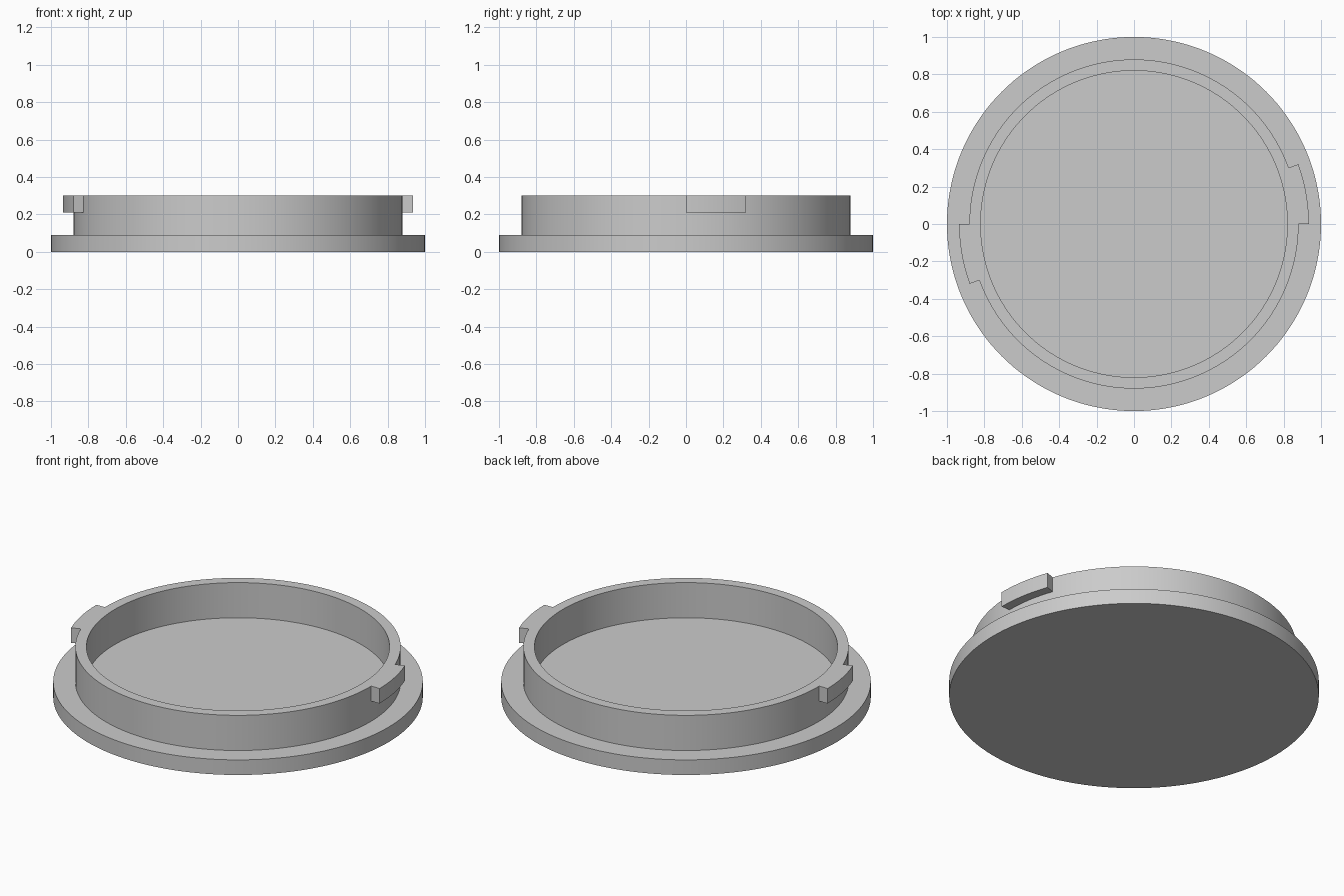
import bpy
import bmesh
import math

if "Cube" in bpy.data.objects:
    bpy.data.objects.remove(bpy.data.objects["Cube"])

SEGMENTS = 144
LUG_STEPS = 8            # 20 degrees
LUG_RADIUS = 0.935

# Plain grey plastic
grey = bpy.data.materials.new("grey")
grey.diffuse_color = (0.6, 0.6, 0.6, 1)
grey.use_nodes = True
grey.node_tree.nodes["Principled BSDF"].inputs["Base Color"].default_value = grey.diffuse_color

# Turned body: flange, upright ring wall and recessed floor (radius, height)
profile = [(1.0, 0.0), (1.0, 0.09), (0.88, 0.09), (0.88, 0.21),
           (0.88, 0.30), (0.82, 0.30), (0.82, 0.09)]
bm = bmesh.new()
rings = []
for r, z in profile:
    ring = []
    for i in range(SEGMENTS):
        a = 2 * math.pi * i / SEGMENTS
        ring.append(bm.verts.new((r * math.cos(a), r * math.sin(a), z)))
    rings.append(ring)

lug_faces = []
for level, (low, high) in enumerate(zip(rings, rings[1:])):
    for i in range(SEGMENTS):
        j = (i + 1) % SEGMENTS
        face = bm.faces.new((low[i], low[j], high[j], high[i]))
        # Upper wall band carries two opposite bayonet lugs
        if level == 3 and i % (SEGMENTS // 2) < LUG_STEPS:
            lug_faces.append(face)
bm.faces.new(rings[0][::-1])     # underside
bm.faces.new(rings[-1])          # inner floor

# Bayonet lugs pushed out radially from the wall
result = bmesh.ops.extrude_face_region(bm, geom=lug_faces)
for v in result["geom"]:
    if isinstance(v, bmesh.types.BMVert):
        scale = LUG_RADIUS / math.hypot(v.co.x, v.co.y)
        v.co.x *= scale
        v.co.y *= scale
old = [f for f in lug_faces if f.is_valid]
if old:
    bmesh.ops.delete(bm, geom=old, context='FACES')
bmesh.ops.recalc_face_normals(bm, faces=bm.faces)

mesh = bpy.data.meshes.new("bayonet_cap")
bm.to_mesh(mesh)
bm.free()
mesh.materials.append(grey)
cap = bpy.data.objects.new("bayonet_cap", mesh)
bpy.context.collection.objects.link(cap)

# Smooth round walls, crisp rims
bpy.context.view_layer.objects.active = cap
cap.select_set(True)
bpy.ops.object.shade_smooth_by_angle(angle=math.radians(30))
